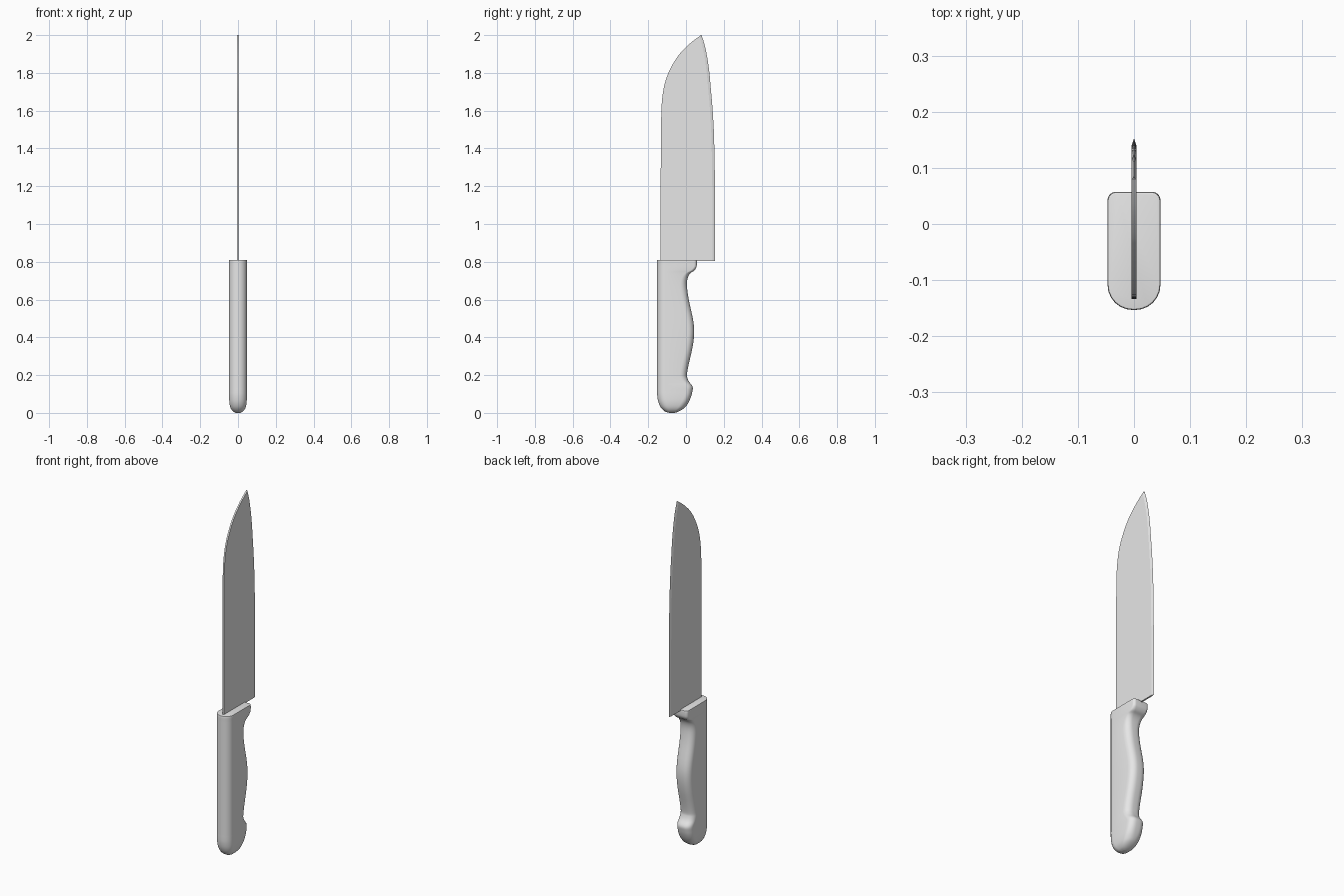
import bpy, bmesh, math

if "Cube" in bpy.data.objects:
    bpy.data.objects.remove(bpy.data.objects["Cube"])

metal = bpy.data.materials.new("plain light grey")
metal.diffuse_color = (0.8, 0.8, 0.8, 1)
metal.use_nodes = True
metal.node_tree.nodes["Principled BSDF"].inputs["Base Color"].default_value = metal.diffuse_color


def refine(rows, steps):
    """Catmull-Rom subdivision of a list of station rows."""
    out = []
    for i in range(len(rows) - 1):
        a, b = rows[max(i - 1, 0)], rows[i]
        c, d = rows[i + 1], rows[min(i + 2, len(rows) - 1)]
        for s in range(steps):
            t = s / steps
            out.append([0.5 * (2 * q + (r - p) * t + (2 * p - 5 * q + 4 * r - w) * t * t
                               + (3 * q - p - 3 * r + w) * t ** 3)
                        for p, q, r, w in zip(a, b, c, d)])
    return out + [list(rows[-1])]


def loft(name, rings, angle):
    """Skin a stack of equal-length rings and cap both ends."""
    bm = bmesh.new()
    loops = [[bm.verts.new(p) for p in ring] for ring in rings]
    n = len(loops[0])
    for lo, hi in zip(loops, loops[1:]):
        for i in range(n):
            j = (i + 1) % n
            bm.faces.new((lo[i], lo[j], hi[j], hi[i]))
    bm.faces.new(loops[0][::-1])
    bm.faces.new(loops[-1])
    bmesh.ops.recalc_face_normals(bm, faces=bm.faces)
    me = bpy.data.meshes.new(name)
    bm.to_mesh(me)
    bm.free()
    me.materials.append(metal)
    ob = bpy.data.objects.new(name, me)
    bpy.context.collection.objects.link(ob)
    bpy.ops.object.select_all(action='DESELECT')
    ob.select_set(True)
    bpy.context.view_layer.objects.active = ob
    bpy.ops.object.shade_smooth_by_angle(angle=math.radians(angle))
    return ob


def handle_ring(z, back, front, half, r_front):
    """Rounded section: broad round back, tighter round front corners."""
    depth = front - back
    rb = min(0.95 * half, 0.45 * depth)
    rf = min(r_front, 0.9 * half, 0.45 * depth)
    pts = []
    for sx, sy, r, a0 in ((1, 1, rf, 0), (-1, 1, rf, 90), (-1, -1, rb, 180), (1, -1, rb, 270)):
        cx = sx * (half - r)
        cy = front - r if sy > 0 else back + r
        for k in range(7):
            a = math.radians(a0 + 15 * k)
            pts.append((cx + r * math.cos(a), cy + r * math.sin(a), z))
    return pts


# Handle stations: z, back y, front y, half width, front corner radius
B, W = -0.153, 0.047
handle = [
    (0.000, -0.088, -0.060, 0.010, 0.040),
    (0.006, -0.108, -0.042, 0.024, 0.040),
    (0.018, -0.124, -0.020, 0.035, 0.040),
    (0.035, -0.137, 0.000, 0.042, 0.040),
    (0.060, -0.147, 0.016, 0.046, 0.038),
    (0.090, -0.152, 0.028, W, 0.036),
    (0.115, B, 0.034, W, 0.036),
    (0.132, B, 0.036, W, 0.036),
    (0.146, B, 0.031, W, 0.036),
    (0.165, B, 0.016, W, 0.036),
    (0.185, B, 0.007, W, 0.036),
    (0.205, B, 0.005, W, 0.036),
    (0.260, B, 0.015, W, 0.036),
    (0.344, B, 0.034, W, 0.036),
    (0.420, B, 0.043, W, 0.036),
    (0.490, B, 0.038, W, 0.036),
    (0.587, B, 0.017, W, 0.036),
    (0.650, B, 0.007, W, 0.036),
    (0.690, B, 0.005, W, 0.034),
    (0.720, B, 0.011, W, 0.030),
    (0.740, B, 0.024, W, 0.026),
    (0.752, B, 0.042, W, 0.021),
    (0.766, B, 0.053, W, 0.017),
    (0.780, B, 0.057, W, 0.015),
    (0.806, B, 0.057, W, 0.015),
    (0.810, B + 0.003, 0.054, W - 0.003, 0.014),
]
loft("handle", [handle_ring(*row) for row in refine(handle, 3)], 40)

# Blade stations: z, spine y, cutting edge y
blade = [
    (0.803, -0.134, 0.153), (1.200, -0.134, 0.153), (1.400, -0.133, 0.150),
    (1.500, -0.132, 0.147), (1.630, -0.129, 0.139), (1.720, -0.118, 0.131),
    (1.780, -0.101, 0.126), (1.815, -0.086, 0.122), (1.860, -0.062, 0.116),
    (1.900, -0.034, 0.109), (1.930, -0.006, 0.103), (1.958, 0.024, 0.096),
    (1.980, 0.052, 0.089), (2.000, 0.080, 0.082),
]
T = 0.0045
rings = []
for z, spine, edge in refine(blade, 3):
    bevel = max(edge - 0.014, spine + 0.25 * (edge - spine))  # start of the ground edge
    rings.append([(-T, spine, z), (T, spine, z), (T, bevel, z), (0, edge, z), (-T, bevel, z)])
loft("blade", rings, 12)
